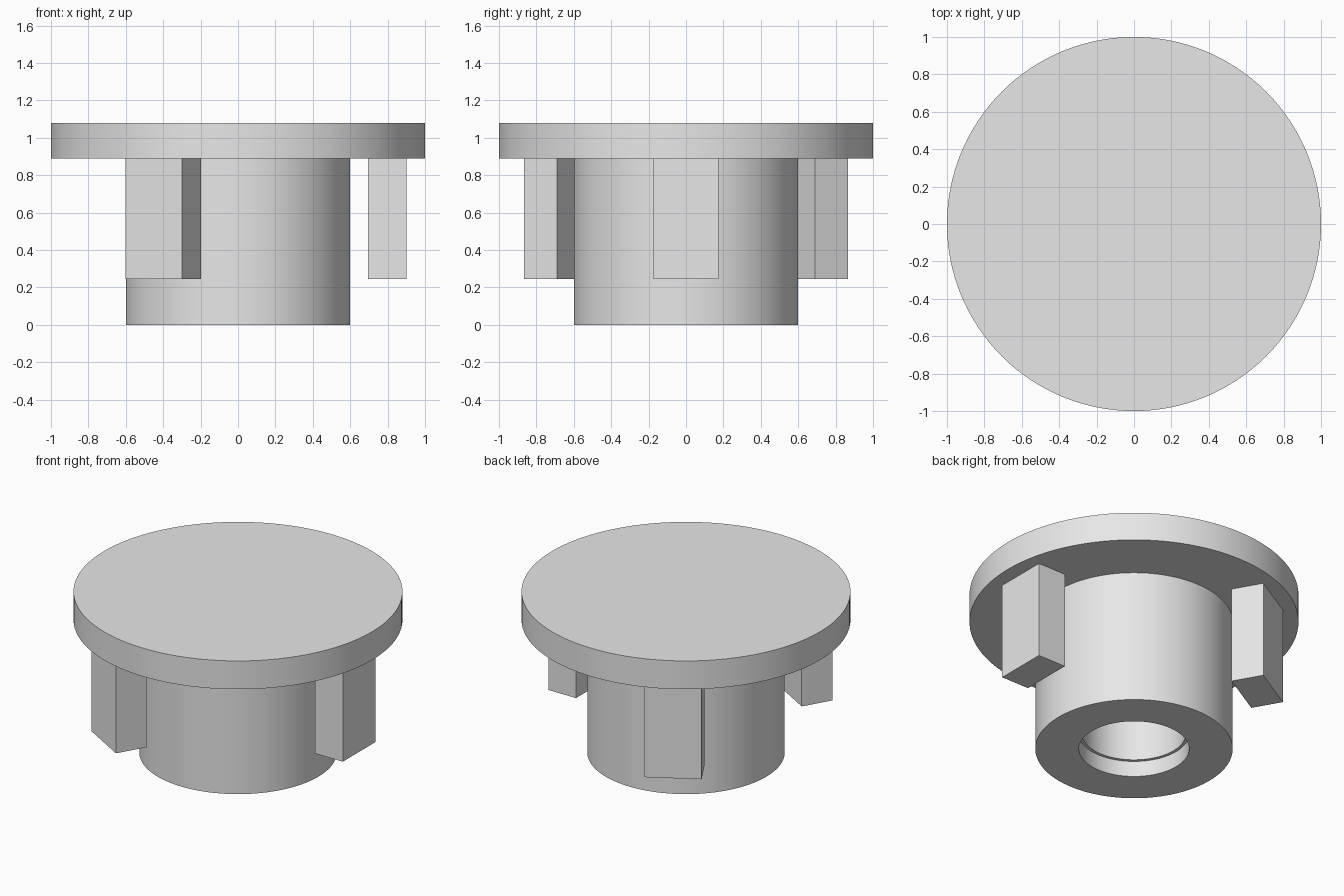
import bpy
import bmesh
from math import pi, radians
from mathutils import Matrix, Vector

cube = bpy.data.objects.get("Cube")
if cube:
    bpy.data.objects.remove(cube, do_unlink=True)

SEGMENTS = 128
FLANGE_BOTTOM, FLANGE_TOP = 0.89, 1.08
EMBED = FLANGE_BOTTOM + 0.01  # parts run slightly into the flange

grey = bpy.data.materials.new("plain grey")
grey.use_nodes = True
colour = (0.8, 0.8, 0.8, 1)
grey.diffuse_color = colour
grey.node_tree.nodes["Principled BSDF"].inputs["Base Color"].default_value = colour


def add_object(name, bm, smooth=False):
    mesh = bpy.data.meshes.new(name)
    bm.to_mesh(mesh)
    bm.free()
    mesh.materials.append(grey)
    obj = bpy.data.objects.new(name, mesh)
    bpy.context.collection.objects.link(obj)
    if smooth:
        bpy.ops.object.select_all(action='DESELECT')
        obj.select_set(True)
        bpy.context.view_layer.objects.active = obj
        bpy.ops.object.shade_smooth_by_angle(angle=radians(30))
    return obj


def lathe(name, profile):
    """Spin a closed (radius, height) profile around the z axis."""
    bm = bmesh.new()
    verts = [bm.verts.new((r, 0, z)) for r, z in profile]
    edges = [bm.edges.new((a, b)) for a, b in zip(verts, verts[1:] + verts[:1])]
    bmesh.ops.spin(bm, geom=verts + edges, cent=(0, 0, 0), axis=(0, 0, 1),
                   angle=2 * pi, steps=SEGMENTS, use_merge=True)
    bmesh.ops.remove_doubles(bm, verts=bm.verts, dist=1e-5)
    bmesh.ops.recalc_face_normals(bm, faces=bm.faces)
    return add_object(name, bm, smooth=True)


# Solid round flange
bm = bmesh.new()
bmesh.ops.create_cone(bm, cap_ends=True, segments=SEGMENTS, radius1=1, radius2=1,
                      depth=FLANGE_TOP - FLANGE_BOTTOM,
                      matrix=Matrix.Translation((0, 0, (FLANGE_TOP + FLANGE_BOTTOM) / 2)))
add_object("flange", bm, smooth=True)

# Hollow boss with a shallow counterbore at its mouth
lathe("boss", [(0.6, 0), (0.6, EMBED), (0.315, EMBED),
               (0.315, 0.105), (0.335, 0.105), (0.335, 0)])

# Three flat tabs spaced evenly around the boss
inner, outer, width, bottom = 0.695, 0.9, 0.348, 0.245
size = Vector((outer - inner, width, EMBED - bottom))
centre = Vector(((outer + inner) / 2, 0, (EMBED + bottom) / 2))
for i, name in enumerate(("left_tab", "back_right_tab", "front_right_tab")):
    bm = bmesh.new()
    bmesh.ops.create_cube(bm, size=1, matrix=Matrix.Rotation(i * 2 * pi / 3, 4, 'Z')
                          @ Matrix.Translation(centre) @ Matrix.Diagonal(size).to_4x4())
    add_object(name, bm)
